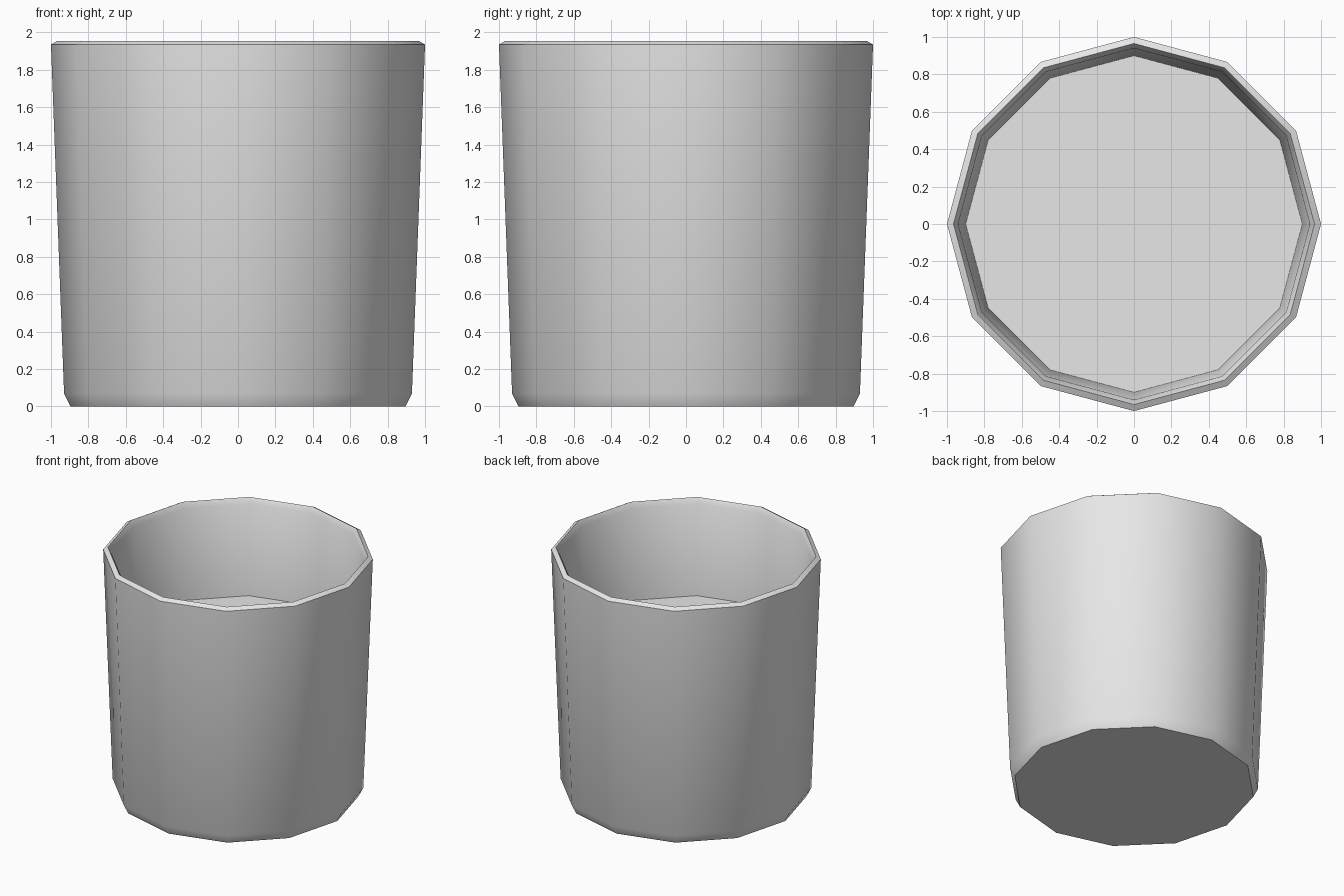
import bpy, bmesh
from math import radians
from mathutils import Matrix, Vector

old = bpy.data.objects.get("Cube")
if old:
    bpy.data.objects.remove(old, do_unlink=True)

SIDES = 12

# Plain grey finish
grey = bpy.data.materials.new("plain_grey")
grey.use_nodes = True
colour = (0.8, 0.8, 0.8, 1)
grey.diffuse_color = colour
grey.node_tree.nodes["Principled BSDF"].inputs["Base Color"].default_value = colour


def lathe(name, profile):
    """Spin a (radius, height) profile into a closed ring of SIDES facets."""
    bm = bmesh.new()
    rings = []
    for r, z in profile:
        ring = bmesh.ops.create_circle(bm, segments=SIDES, radius=r,
                                       matrix=Matrix.Translation((0, 0, z)))
        rings.append(ring["verts"])
    for a, b in zip(rings, rings[1:]):
        for i in range(SIDES):
            j = (i + 1) % SIDES
            bm.faces.new((a[i], a[j], b[j], b[i]))
    # Underside and raised inner floor
    bm.faces.new(rings[0])
    bm.faces.new(rings[-1])
    bmesh.ops.recalc_face_normals(bm, faces=bm.faces)
    mesh = bpy.data.meshes.new(name)
    bm.to_mesh(mesh)
    bm.free()
    obj = bpy.data.objects.new(name, mesh)
    bpy.context.collection.objects.link(obj)
    mesh.materials.append(grey)
    bpy.ops.object.select_all(action="DESELECT")
    obj.select_set(True)
    bpy.context.view_layer.objects.active = obj
    bpy.ops.object.shade_smooth_by_angle(angle=radians(31))
    return obj


# Tapered pot: chamfered foot, outer wall, bevelled rim, inner wall, floor
lathe("pot", [(0.895, 0), (0.93, 0.07), (1.0, 1.935), (0.965, 1.955),
              (0.94, 1.91), (0.9, 1.18)])
